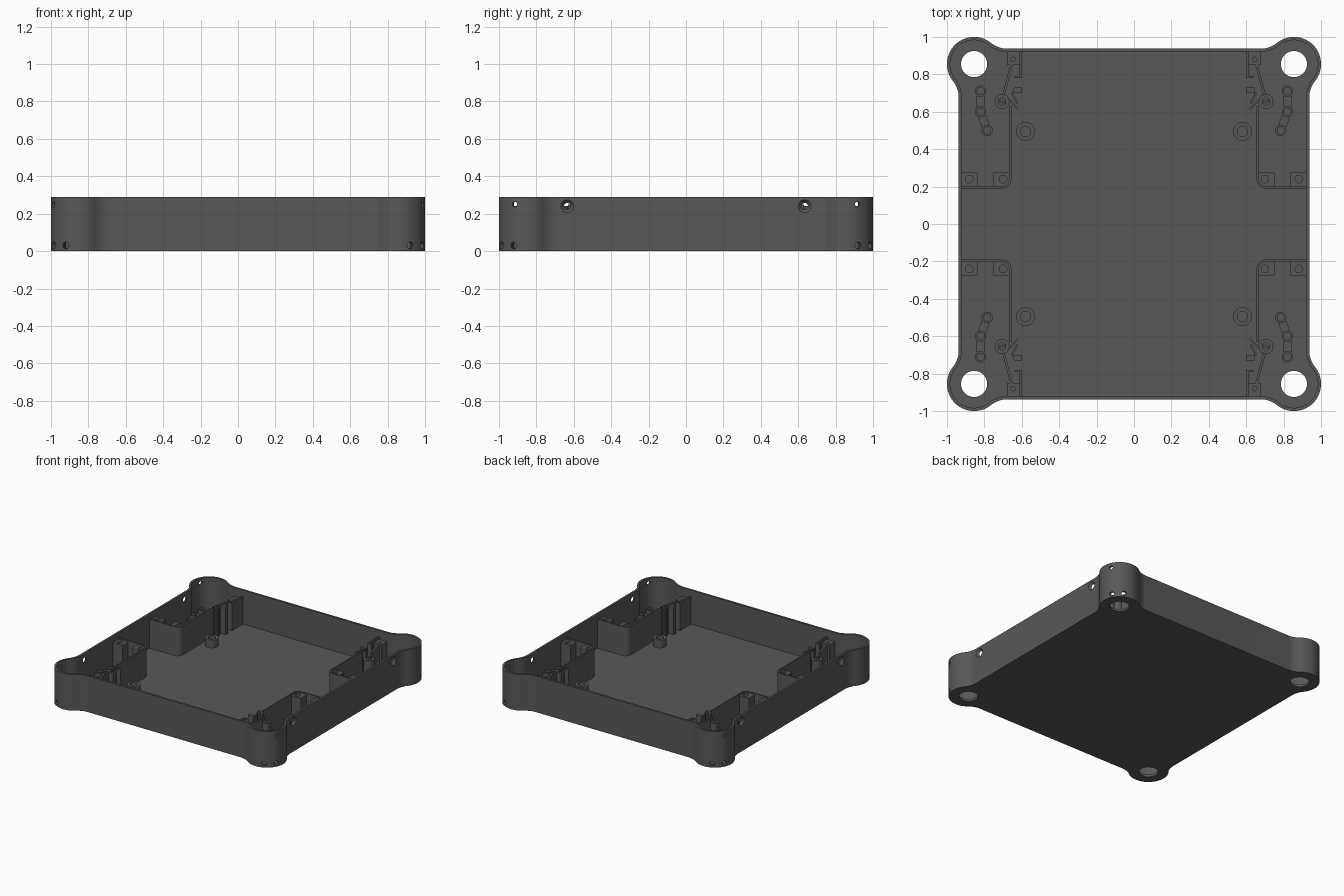
import bpy, bmesh, math
from mathutils import Vector, Matrix

if "Cube" in bpy.data.objects:
    bpy.data.objects.remove(bpy.data.objects["Cube"])

grey = bpy.data.materials.new("dark_grey")
grey.diffuse_color = (0.098, 0.098, 0.098, 1)
grey.use_nodes = True
grey.node_tree.nodes["Principled BSDF"].inputs["Base Color"].default_value = grey.diffuse_color

W, C, RC, RF = 0.937, 0.855, 0.145, 0.14   # wall line, corner centre, corner radius, fillet radius
H, T, FLOOR = 0.29, 0.017, 0.018           # height, wall thickness, floor thickness
POST = 0.24                                # top of the compartment parts


def arc(cx, cy, r, a0, a1, n):
    return [(cx + r * math.cos(math.radians(a0 + (a1 - a0) * i / n)),
             cy + r * math.sin(math.radians(a0 + (a1 - a0) * i / n))) for i in range(n + 1)]


def circle(cx, cy, r, n=24):
    return arc(cx, cy, r, 0, 360, n)[:-1]


def rect(x0, y0, x1, y1):
    return [(x0, y0), (x1, y0), (x1, y1), (x0, y1)]


def bar(p, q, w):
    p, q = Vector(p), Vector(q)
    d = (q - p).normalized() * w / 2
    n = Vector((-d.y, d.x))
    return [tuple(v) for v in (p + n, p - n, q - n, q + n)]


def outline(t):
    """Square with four round ears and concave fillets, inset by t."""
    dx = math.sqrt((RC + RF) ** 2 - (W - C + RF) ** 2)
    a = math.degrees(math.atan2(dx, W - C + RF))
    quarter = arc(W + RF, C - dx, RF + t, 180, 180 - a, 8)
    quarter += arc(C, C, RC - t, -a, 90 + a, 28)[1:-1]
    quarter += arc(C - dx, W + RF, RF + t, a - 90, -90, 8)
    pts = []
    for k in range(4):
        for x, y in quarter:
            for _ in range(k):
                x, y = -y, x
            pts.append((x, y))
    return pts


def prism(name, loops, z0, z1, sx=1, sy=1):
    """Extrude an outline; further loops are holes."""
    bm = bmesh.new()
    edges = []
    for loop in loops:
        vs = [bm.verts.new((sx * x, sy * y, z0)) for x, y in loop]
        edges += [bm.edges.new((vs[i - 1], vs[i])) for i in range(len(vs))]
    bmesh.ops.triangle_fill(bm, use_beauty=True, use_dissolve=False, edges=edges, normal=(0, 0, 1))
    ext = bmesh.ops.extrude_face_region(bm, geom=bm.faces[:])["geom"]
    bmesh.ops.translate(bm, vec=(0, 0, z1 - z0), verts=[g for g in ext if isinstance(g, bmesh.types.BMVert)])
    bmesh.ops.recalc_face_normals(bm, faces=bm.faces[:])
    return finish(name, bm)


def finish(name, bm):
    me = bpy.data.meshes.new(name)
    bm.to_mesh(me)
    bm.free()
    me.materials.append(grey)
    ob = bpy.data.objects.new(name, me)
    bpy.context.collection.objects.link(ob)
    return ob


# Outer wall and floor with four corner openings
wall = prism("outer_wall", [outline(0), outline(T)], 0, H)
ears = [circle(sx * C, sy * C, 0.07, 40) for sx in (-1, 1) for sy in (-1, 1)]
prism("floor", [outline(T)] + ears, 0, FLOOR)

# Screw and cable holes through the wall
bm = bmesh.new()


def drill(pos, direction, r_in, r_out, depth):
    rot = Vector(direction).to_track_quat('Z', 'Y').to_matrix().to_4x4()
    bmesh.ops.create_cone(bm, cap_ends=True, segments=20, radius1=r_in, radius2=r_out,
                          depth=depth, matrix=Matrix.Translation(pos) @ rot)


for sx in (-1, 1):
    for sy in (-1, 1):
        for ang, z, r in ((27, 0.03, 0.018), (63, 0.03, 0.018), (25, 0.25, 0.014)):
            d = Vector((sx * math.cos(math.radians(ang)), sy * math.sin(math.radians(ang)), 0))
            drill(Vector((sx * C, sy * C, z)) + d * (RC - T / 2), d, r, r, 0.05)
        drill((sx * (W - T / 2), sy * 0.635, 0.24), (sx, 0, 0), 0.016, 0.037, T + 0.004)
cutter = finish("hole_cutter", bm)
cutter.hide_render = True
mod = wall.modifiers.new("holes", 'BOOLEAN')
mod.object, mod.operation, mod.solver = cutter, 'DIFFERENCE', 'EXACT'
bpy.context.view_layer.objects.active = wall
bpy.ops.object.modifier_apply(modifier=mod.name)
bpy.data.objects.remove(cutter)

# Corner compartments, mirrored into all four quadrants
X, Y, R, TH = 0.655, 0.19, 0.05, 0.012
divider = ([(W - T, Y)] + arc(X + R, Y + R, R, 270, 180, 8) + [(X, 0.63), (X + TH, 0.63)]
           + arc(X + R, Y + R, R - TH, 180, 270, 8) + [(W - T, Y + TH)])
inner = W - T
for sx in (-1, 1):
    for sy in (-1, 1):
        def part(name, loops, z1, z0=FLOOR):
            prism(name, loops, z0, z1, sx, sy)

        part("divider_wall", [divider], 0.25)

        # Screw blocks in the divider corners
        part("outer_screw_block", [rect(0.835, Y + TH, inner, 0.275), circle(0.88, 0.24, 0.02)], POST)
        block = arc(X + R, Y + R, R - TH, 180, 270, 8) + [(0.75, Y + TH), (0.75, 0.275), (X + TH, 0.275)]
        part("inner_screw_block", [block, circle(0.70, 0.24, 0.02)], POST)

        # Row of three sockets on a bent rib
        sockets = [(0.82, 0.71), (0.82, 0.60), (0.785, 0.50)]
        for p in sockets:
            part("socket", [circle(*p, 0.03), circle(*p, 0.019)], 0.16)
        part("socket_rib", [bar((0.82, 0.684), (0.82, 0.626), 0.044)], 0.13)
        part("socket_rib", [bar((0.812, 0.575), (0.793, 0.525), 0.044)], 0.13)

        # Slotted post
        part("slotted_post", [circle(0.705, 0.655, 0.04)], 0.19)
        part("slotted_post_head", [circle(0.705, 0.655, 0.022, 20), bar((0.69, 0.65), (0.72, 0.66), 0.008)],
             0.20, 0.19)

        # Latch block, lever and guides
        part("latch_block", [rect(0.61, 0.85, 0.68, inner), circle(0.645, 0.88, 0.012, 16)], 0.22)
        part("latch_rail", [rect(0.60, 0.78, 0.612, inner)], POST)
        part("latch_rail_foot", [rect(0.612, 0.78, 0.64, 0.79)], POST)
        part("latch_lever", [bar((0.655, 0.85), (0.698, 0.69), 0.014)], 0.22)
        part("latch_stop", [rect(0.60, 0.70, 0.645, 0.73)], POST)
        part("latch_fork", [bar((0.668, 0.665), (0.618, 0.612), 0.01)], POST)
        part("latch_fork", [bar((0.652, 0.70), (0.625, 0.645), 0.01)], POST)

        # Low board standoff
        part("standoff", [circle(0.58, 0.495, 0.05, 32), circle(0.58, 0.495, 0.028, 24)], 0.08)

# Smooth round surfaces, sharp edges kept
for ob in bpy.context.collection.objects:
    ob.select_set(True)
bpy.context.view_layer.objects.active = wall
bpy.ops.object.shade_smooth_by_angle(angle=math.radians(30))
